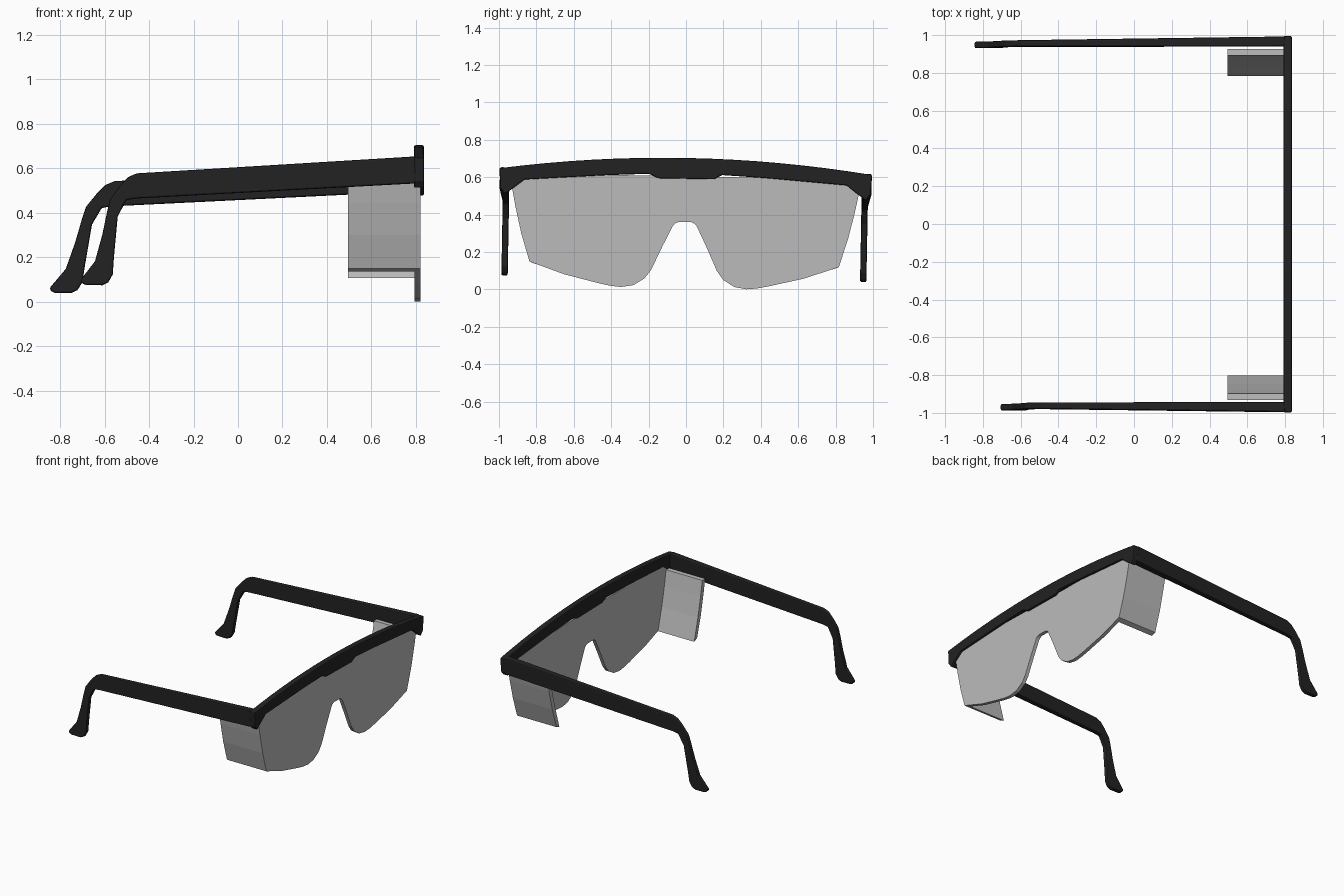
import bpy, bmesh, math
from mathutils import Matrix, Vector

if "Cube" in bpy.data.objects:
    bpy.data.objects.remove(bpy.data.objects["Cube"])

# The whole pair of glasses leans about one degree to one side
PIVOT = Vector((0, 0, 0.68))
TILT = (Matrix.Translation(PIVOT) @ Matrix.Rotation(math.radians(-1.05), 4, 'X')
        @ Matrix.Translation(-PIVOT))


def material(name, value):
    m = bpy.data.materials.new(name)
    m.diffuse_color = (value, value, value, 1)
    m.use_nodes = True
    m.node_tree.nodes["Principled BSDF"].inputs["Base Color"].default_value = m.diffuse_color
    return m


BLACK = material("black_plastic", 0.016)
GREY = material("grey_lens", 0.5)


def prism(name, ring_a, ring_b, mat, bevel=0.0):
    """Solid between two matching outlines."""
    bm = bmesh.new()
    a = [bm.verts.new(TILT @ Vector(p)) for p in ring_a]
    b = [bm.verts.new(TILT @ Vector(p)) for p in ring_b]
    bm.faces.new(a)
    bm.faces.new(b[::-1])
    n = len(a)
    for i in range(n):
        j = (i + 1) % n
        bm.faces.new((a[j], a[i], b[i], b[j]))
    bmesh.ops.recalc_face_normals(bm, faces=bm.faces[:])
    me = bpy.data.meshes.new(name)
    bm.to_mesh(me)
    bm.free()
    me.materials.append(mat)
    ob = bpy.data.objects.new(name, me)
    bpy.context.collection.objects.link(ob)
    if bevel:
        mod = ob.modifiers.new("rounded_edges", 'BEVEL')
        mod.width = bevel
        mod.segments = 2
        mod.limit_method = 'ANGLE'
        mod.angle_limit = math.radians(40)
    return ob


def plate(name, outline, x0, x1, mat, bevel=0.0):
    """Outline in y, z given thickness along x."""
    return prism(name, [(x0, y, z) for y, z in outline],
                 [(x1, y, z) for y, z in outline], mat, bevel)


def mirrored(half):
    return half + [(-y, z) for y, z in reversed(half)]


# Brow bar: arched top, stepped lower edge
top = [(i / 8 * 0.997, 0.703 - 0.073 * (i / 8) ** 2) for i in range(-8, 9)]
low = [(0.99, 0.525), (0.965, 0.493), (0.925, 0.522), (0.861, 0.572),
       (0.43, 0.603), (0.195, 0.615), (0.15, 0.592)]
plate("brow_bar", top + mirrored(low), 0.791, 0.836, BLACK, 0.007)

# Single lens with a nose cutout
side = [(0.93, 0.54), (0.908, 0.43), (0.874, 0.285), (0.827, 0.134)]
lens = [(0.86, 0.605), *side, (0.642, 0.07), (0.455, 0.025), (0.39, 0.012),
        (0.335, 0.007), (0.27, 0.018), (0.21, 0.055), (0.175, 0.103),
        (0.117, 0.23), (0.062, 0.342), (0.052, 0.352), (0.035, 0.36)]
plate("lens", mirrored(lens), 0.793, 0.82, GREY)

# Side shields follow the lens edge
inner = [(y - 0.034, z) for y, z in side[:-1]] + [(side[-1][0] - 0.034, 0.121)]
for s, label in ((-1, "near"), (1, "far")):
    outline = [(s * y, z) for y, z in side + inner[::-1]]
    plate(label + "_side_shield", outline, 0.495, 0.80, GREY)

# Temple arms with hooked ear ends; the far one is a little longer
bar = [(0.80, 0.515), (0.80, 0.636)]
hook = [(-0.455, 0.56), (-0.495, 0.543), (-0.53, 0.505), (-0.574, 0.445),
        (-0.588, 0.39), (-0.61, 0.285), (-0.643, 0.165), (-0.706, 0.083),
        (-0.705, 0.068), (-0.684, 0.058), (-0.61, 0.057), (-0.583, 0.07),
        (-0.563, 0.106), (-0.558, 0.18), (-0.541, 0.365), (-0.503, 0.44),
        (-0.46, 0.447)]
for s, label, stretch in ((-1, "near", 0), (1, "far", 1)):
    path = bar + [(x - stretch * (0.1 + 0.04 * (0.56 - z) / 0.5), z)
                  for x, z in hook]
    outer = [(x, s * (0.976 + 0.018 * max(0, (x + 0.5) / 1.3)), z)
             for x, z in path]
    prism(label + "_temple_arm", [(x, s * 0.942, z) for x, z in path],
          outer, BLACK, 0.008)
